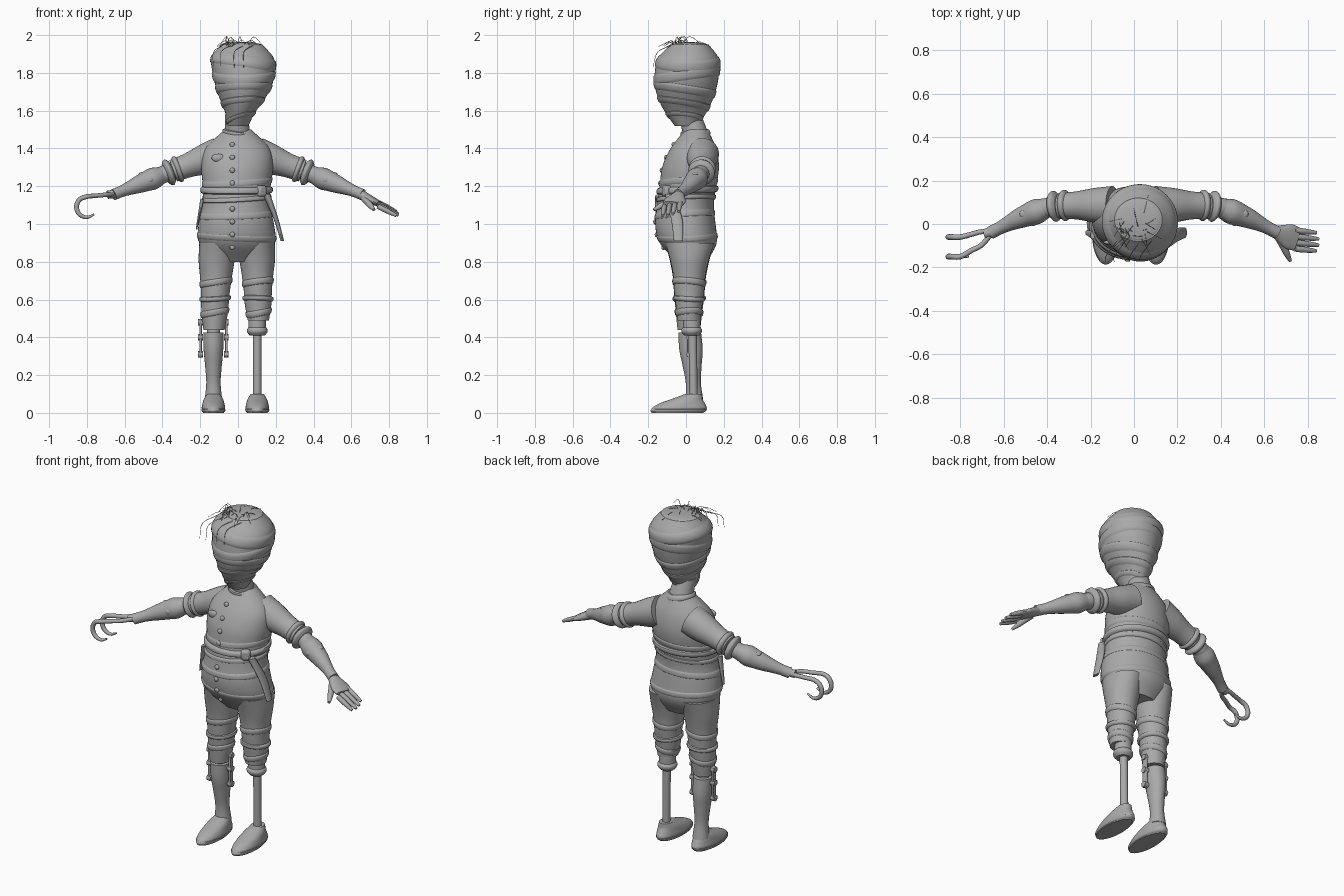
import bpy
import math
import random
from mathutils import Vector

default_cube = bpy.data.objects.get("Cube")
if default_cube:
    bpy.data.objects.remove(default_cube, do_unlink=True)

random.seed(4)
parts = []
grey = bpy.data.materials.new("plain grey")
grey.use_nodes = True
grey.diffuse_color = (.4, .4, .4, 1)
grey.node_tree.nodes["Principled BSDF"].inputs["Base Color"].default_value = grey.diffuse_color


def register(ob, name):
    ob.name = name
    ob.data.materials.append(grey)
    parts.append(ob)
    return ob


def mesh_part(name, verts, faces):
    mesh = bpy.data.meshes.new(name)
    mesh.from_pydata(verts, [], faces)
    ob = bpy.data.objects.new(name, mesh)
    bpy.context.collection.objects.link(ob)
    return register(ob, name)


def along(values, u):
    """Smooth curve through evenly spaced numbers or points, u from start to end."""
    last = len(values) - 1
    i = max(0, min(int(u * last), last - 1))
    t = u * last - i
    b, c = values[i], values[i + 1]
    before = values[i - 1] if i else b * 2 - c
    after = values[i + 2] if i + 2 <= last else c * 2 - b
    bend = (c - before) * (t * (1 - t) ** 2) - (after - b) * (t * t * (1 - t))
    ease = t * t * (3 - 2 * t)
    return b * (1 - ease) + c * ease + bend * .5


def shape(path, width, depth=None):
    return [Vector(p) for p in path], width, depth or width


def sweep(name, form, sides=28, steps=30, upright=False):
    """Skin elliptical rings along a path; upright keeps the rings level."""
    path, width, depth = form
    fractions = [i / steps for i in range(steps + 1)]
    centers = [along(path, u) for u in fractions]
    across, verts, faces = None, [], []
    for i, (u, center) in enumerate(zip(fractions, centers)):
        tangent = (centers[min(i + 1, steps)] - centers[max(i - 1, 0)]).normalized()
        if upright:
            across, other = Vector((1, 0, 0)), Vector((0, 1, 0))
        else:
            across = across or tangent.cross(Vector((.05, .1, 1)))
            across = (across - tangent * across.dot(tangent)).normalized()
            other = tangent.cross(across)
        for k in range(sides):
            angle = math.tau * k / sides
            verts.append(center + across * math.cos(angle) * along(width, u)
                         + other * math.sin(angle) * along(depth, u))
    for start in range(0, steps * sides, sides):
        for k in range(sides):
            j = (k + 1) % sides
            faces.append((start + k, start + j, start + sides + j, start + sides + k))
    faces.append(tuple(reversed(range(sides))))
    faces.append(tuple(range(steps * sides, len(verts))))
    return mesh_part(name, verts, faces)


def rod(name, start, end, radius):
    return sweep(name, shape((start, end), (radius, radius)), steps=1)


def slice_at(form, z):
    path, width, depth = form
    u = (z - path[0].z) / (path[-1].z - path[0].z)
    u = max(0, min(u, 1))
    return along(path, u), along(width, u), along(depth, u)


def wrap(name, form, z, thick=.006, height=.04, tilt=.012, sides=56, rows=7):
    """Cloth band that follows an upright body, tilted in a seeded direction."""
    verts, faces = [], []
    phase = random.uniform(0, math.tau)
    for k in range(sides):
        angle = math.tau * k / sides
        for j in range(rows):
            v = 2 * j / (rows - 1) - 1
            level = z + tilt * math.cos(angle - phase) + v * height / 2
            center, rx, ry = slice_at(form, level)
            lift = thick * (1 - v ** 4) - .004 * v ** 4
            verts.append((center.x + (rx + lift) * math.cos(angle),
                          center.y + (ry + lift) * math.sin(angle), level))
            if j:
                here, there = k * rows + j, (k + 1) % sides * rows + j
                faces.append((here - 1, there - 1, there, here))
    return mesh_part(name, verts, faces)


def ball(name, center, size):
    bpy.ops.mesh.primitive_uv_sphere_add(segments=20, ring_count=12, location=center)
    bpy.context.object.scale = size
    return register(bpy.context.object, name)


def box(name, center, size):
    bpy.ops.mesh.primitive_cube_add(size=1, location=center)
    ob = bpy.context.object
    ob.scale = size
    bpy.ops.object.transform_apply(location=False, rotation=False)
    bevel = ob.modifiers.new("soft edge", "BEVEL")
    bevel.width, bevel.segments = min(size) / 4, 2
    return register(ob, name)


# Torso with rounded belly, belt, folds and collar
torso = shape([(0, .03, .8), (-.01, -.005, 1.03), (-.005, .02, 1.27), (0, .055, 1.5)],
              (.12, .2, .2, .18, .18, .19, .17, .07), (.08, .15, .16, .15, .15, .15, .12, .06))
neck = shape([(0, .06, 1.45), (-.01, .02, 1.58)], (.07, .06))
sweep("torso", torso, sides=48, upright=True)
sweep("neck", neck, upright=True)
wrap("belt", torso, 1.18, thick=.013, tilt=.006)
wrap("lower_belt", torso, 1.135, thick=.007, height=.03)
for z in (.93, 1.05, 1.22):
    wrap("coat_fold", torso, z, thick=.004)
wrap("collar", neck, 1.48, thick=.013, height=.035)

# Buttons, buckle and chest patch on the coat front
def coat_front(x, z):
    center, rx, ry = slice_at(torso, z)
    return Vector((x, center.y - ry * math.sqrt(1 - ((x - center.x) / rx) ** 2), z))

for top in (1.42, 1.08):
    for k in range(4):
        ball("button", coat_front(-.03, top - .068 * k), (.014, .011, .014))
buckle = box("buckle", coat_front(.12, 1.175), (.05, .05, .06))
buckle.rotation_euler.z = .6
ball("chest_patch", coat_front(-.105, 1.35), (.035, .012, .022))

# Hanging cloth ends at the hips
sweep("belt_strap", shape([(.15, -.09, 1.16), (.2, -.05, 1.03), (.235, -.04, .91)],
                          (.02, .013, .009), (.022, .03, .024)), upright=True)
sweep("hip_rag", shape([(-.19, -.05, 1.13), (-.22, -.04, .97)], (.01, .004), (.02, .01)), upright=True)

# Head bound in cloth
head = shape([(0, 0, 1.52), (.03, 0, 1.735), (.02, .02, 1.95)],
             (.055, .08, .12, .15, .165, .165, .11), (.06, .11, .145, .165, .17, .16, .1))
sweep("head", head, sides=48, upright=True)
ball("crown", (.02, .02, 1.945), (.11, .1, .018))
for k in range(5):
    wrap("head_wrap", head, 1.56 + .075 * k, height=.03 + .012 * k, tilt=.025)

# Loose hair strands
for k in range(30):
    angle, reach = random.uniform(0, math.tau), random.uniform(.05, .12)
    root = Vector((random.uniform(-.07, .05), random.uniform(-.07, .03), 1.93))
    out = Vector((math.cos(angle), math.sin(angle), 0)) * reach
    rise = Vector((0, 0, random.uniform(.02, .065)))
    sweep("hair_strand", shape([root, root + out * .4 + rise, root + out + rise * .3],
                               (.002, .001)), sides=5, steps=8)
for x in (-.13, -.09, -.02, .03):
    sweep("forehead_strand", shape([(x + .05, -.08, 1.945), (x, -.15, 1.91), (x, -.175, 1.83)],
                                   (.002, .001)), sides=5, steps=8)

# Arms: sleeve, rolled cuffs, elbow and forearm
for side, s in (("left", 1), ("right", -1)):
    arm = [Vector((s * .1, .085, 1.37)), Vector((s * .4, .075, 1.26)), Vector((s * .66, -.04, 1.155))]

    def arm_piece(name, start, end, radii):
        mid = (start + end) / 2
        sweep(side + name, shape([along(arm, u) for u in (start, mid, end)], radii))

    arm_piece("_sleeve", 0, .4, (.09, .08, .065, .06))
    for u in (.36, .44):
        arm_piece("_cuff", u - .03, u + .03, (.055, .07, .07, .055))
    arm_piece("_elbow", .4, .6, (.046, .046))
    arm_piece("_forearm", .51, 1, (.046, .058, .052, .045, .036, .03, .03))
    ball(side + "_elbow_rivet", along(arm, .7) + Vector((0, .01, .045)), (.02, .02, .012))
    ball(side + "_front_rivet", along(arm, .62) + Vector((0, -.05, 0)), (.018, .014, .018))

# Left hand
wrist = Vector((.65, -.035, 1.155))
knuckle = wrist + Vector((.1, -.035, -.05))
sweep("left_palm", shape([wrist, knuckle], (.028, .045, .058, .055), (.026, .022, .015)))
for k in range(4):
    root = knuckle + Vector((-.01, .04 - .028 * k, .01 - .007 * k))
    reach = Vector((.1, -.01, -.05)) * (1.1 if k in (1, 2) else 1)
    sweep("left_finger", shape([root, root + reach], (.013, .014, .012, .008)), sides=12)
sweep("left_thumb", shape([wrist + Vector((.02, -.03, -.02)), wrist + Vector((.07, -.135, -.08))],
                          (.02, .017, .015, .008)), sides=14)

# Right double hook
stump = Vector((-.65, -.035, 1.16))
rod("hook_socket", stump, stump + Vector((-.04, -.01, -.005)), .022)
for fork, tip in ((-.035, -.06), (-.095, -.15)):
    path = [stump, (-.7, fork, 1.155), (-.75, (fork + tip) / 2, 1.15)]
    for k in range(6):
        angle = math.radians(90 + 45 * k)
        path.append((-.8 + .055 * math.cos(angle), tip, 1.09 + .055 * math.sin(angle)))
    sweep("hook", shape(path, (.012, .012, .013, .012, .005)), sides=14, steps=50)

# Trouser legs
for side, hip, knee, low in (("right", -.11, -.127, .44), ("left", .1, .108, .49)):
    leg = shape([(knee, .015, low), (hip, .02, .9)],
                (.056, .07, .075, .084, .095, .095), (.06, .07, .08, .087, .105, .13))
    sweep(side + "_trouser", leg, sides=36, upright=True)
    wrap(side + "_trouser_hem", leg, .605, thick=.01, height=.03, tilt=.005)
    for z in (.53, .69):
        wrap(side + "_trouser_fold", leg, z)

# Right shin and hinged knee brace
ankle_x = -.13
sweep("right_shin", shape([(ankle_x, .045, .07), (ankle_x, .02, .425)],
                          (.046, .038, .044, .052, .054), (.046, .04, .05, .062, .06)), upright=True)
rod("knee_pin", (ankle_x, .02, .38), (ankle_x, .02, .47), .035)
for x in (ankle_x - .068, ankle_x + .068):
    box("brace_bar", (x, .02, .395), (.014, .03, .2))
    for z in (.31, .4, .48):
        rod("brace_bolt", (x - .013, .02, z), (x + .013, .02, z), .017)

# Left peg leg
peg_x = .102
rod("peg", (peg_x, .04, .06), (peg_x, .035, .43), .022)
rod("peg_socket_top", (peg_x, .03, .44), (peg_x, .03, .5), .046)
sweep("peg_socket", shape([(peg_x, .03, .41), (peg_x, .03, .46)], (.04, .053, .053, .04)), upright=True)

# Shoes
for side, x in (("right", ankle_x), ("left", peg_x)):
    shoe = shape([(x, -.045, 0), (x, -.02, .05), (x, .04, .1)],
                 (.055, .062, .058, .05, .035), (.138, .145, .12, .08, .045))
    sweep(side + "_shoe", shoe, sides=36, upright=True)
    wrap(side + "_sole", shoe, .012, thick=.004, height=.02, tilt=0)

# Smooth shading that keeps crisp edges
bpy.ops.object.select_all(action="DESELECT")
for ob in parts:
    ob.select_set(True)
bpy.context.view_layer.objects.active = parts[0]
bpy.ops.object.shade_smooth_by_angle(angle=math.radians(40))
